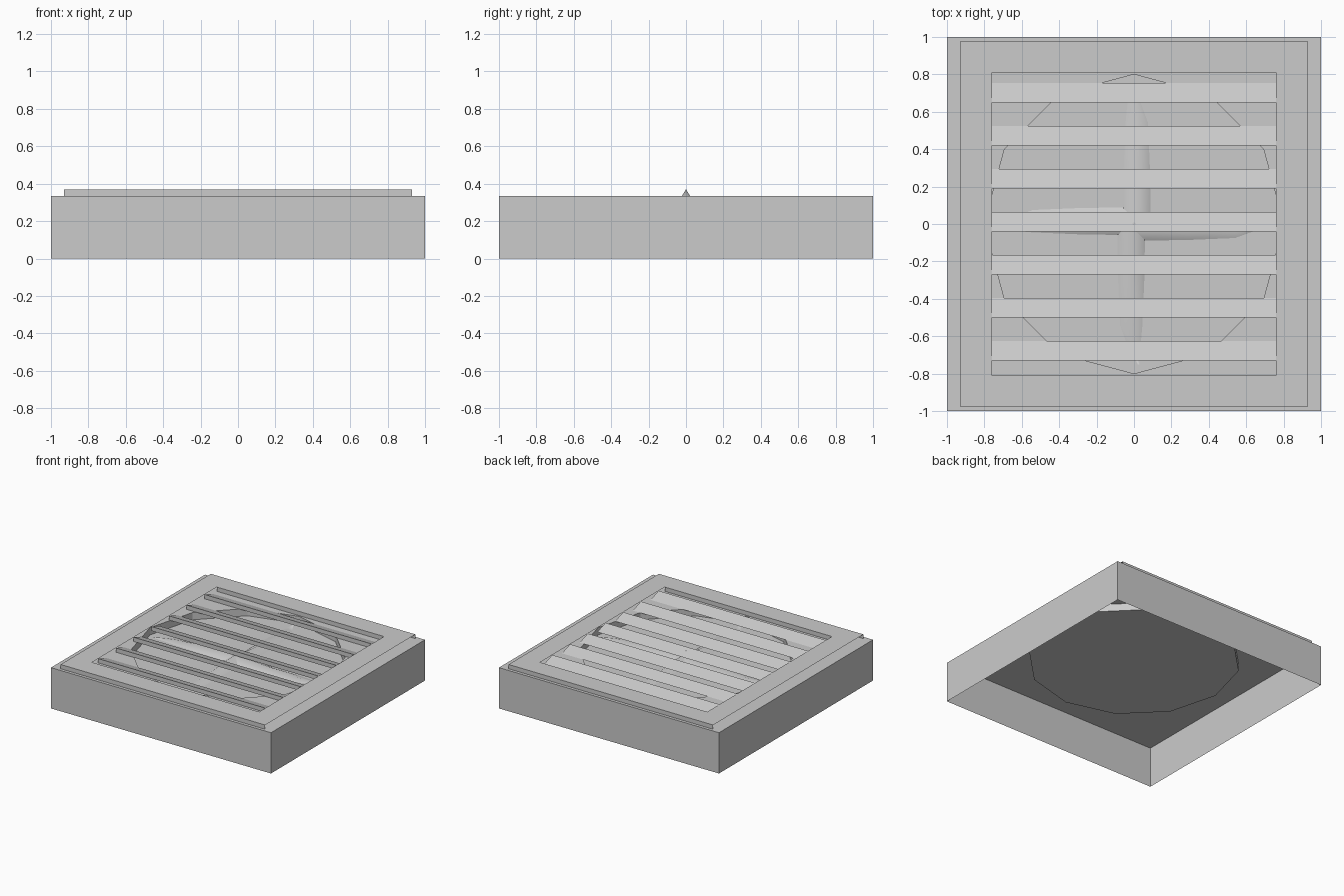
import bpy, bmesh, math

cube = bpy.data.objects.get("Cube")
if cube:
    bpy.data.objects.remove(cube, do_unlink=True)

RIM, TOP, FLOOR = 0.335, 0.37, 0.275

grey = bpy.data.materials.new("light_grey")
grey.use_nodes = True
grey.diffuse_color = (0.6, 0.6, 0.6, 1)
grey.node_tree.nodes["Principled BSDF"].inputs["Base Color"].default_value = (0.6, 0.6, 0.6, 1)


def finish(name, bm):
    bmesh.ops.remove_doubles(bm, verts=bm.verts, dist=0.0005)
    mesh = bpy.data.meshes.new(name)
    bm.to_mesh(mesh)
    bm.free()
    mesh.materials.append(grey)
    ob = bpy.data.objects.new(name, mesh)
    bpy.context.collection.objects.link(ob)
    return ob


def rect(x, y):
    return [(-x, -y), (x, -y), (x, y), (-x, y)]


def polygon(r, n):
    return [(r * math.cos(math.tau * i / n), r * math.sin(math.tau * i / n)) for i in range(n)]


def face(bm, points):
    return bm.faces.new([bm.verts.new(p) for p in points])


def sheet_with_hole(bm, outer, inner, z):
    edges = []
    for loop in (outer, inner):
        vs = [bm.verts.new((x, y, z)) for x, y in loop]
        edges += [bm.edges.new((vs[i - 1], vs[i])) for i in range(len(vs))]
    bmesh.ops.triangle_fill(bm, edges=edges, use_beauty=True, normal=(0, 0, 1))


def wall(bm, a, b, low, high):
    face(bm, [(*a, low), (*b, low), (*b, high), (*a, high)])


# Housing: open underneath, with a round well sunk in its top
bm = bmesh.new()
square, ring = rect(1, 1), polygon(0.8, 12)
sheet_with_hole(bm, square, ring, RIM)
for i in range(4):
    wall(bm, square[i - 1], square[i], 0, RIM)
finish("housing", bm)

bm = bmesh.new()
for i in range(12):
    wall(bm, ring[i], ring[i - 1], FLOOR, RIM)
face(bm, [(x, y, FLOOR) for x, y in ring])
finish("fan_well", bm)

# Grille frame: raised sheet with front and back lips, open at the sides
bm = bmesh.new()
sheet_with_hole(bm, rect(0.93, 0.975), rect(0.76, 0.81), TOP)
for x, y in ((0.93, 0.975), (0.76, 0.81)):
    for s in (-1, 1):
        wall(bm, (-x * s, s * y), (x * s, s * y), RIM, TOP)
finish("grille_frame", bm)

# Louvres: upright front lip and a top sloping down to the back
for i in range(7):
    bm = bmesh.new()
    y = 0.65 - 0.23 * i
    back = y + 0.105
    wall(bm, (-0.76, y), (0.76, y), RIM, TOP)
    face(bm, [(-0.76, y, TOP), (0.76, y, TOP), (0.76, back, RIM), (-0.76, back, RIM)])
    finish(f"louvre_{i + 1}", bm)

# Fan blades: tapered, with a ridge falling from hub to tip
stations = [(0.0, -0.09, 0.06), (0.3, -0.085, 0.055), (0.54, -0.075, 0.045),
            (0.65, -0.035, 0.035), (0.75, 0.02, 0.03)]
for k in range(4):
    bm = bmesh.new()
    rows = []
    for r, lo, hi in stations:
        ridge = 0.33 - 0.05 * r / 0.75
        rows.append([bm.verts.new(p) for p in
                     ((r, lo, FLOOR + 0.002), (r, (lo + hi) / 2, ridge), (r, hi, FLOOR + 0.002))])
    for a, b in zip(rows, rows[1:]):
        for j in range(2):
            bm.faces.new((a[j], b[j], b[j + 1], a[j + 1]))
    bm.faces.new(rows[-1])
    blade = finish(f"fan_blade_{k + 1}", bm)
    blade.data.shade_smooth()
    blade.rotation_euler.z = k * math.pi / 2

# Hub: pointed cone whose tip pokes through the middle louvre
bpy.ops.mesh.primitive_cone_add(vertices=12, radius1=0.057, radius2=0, depth=TOP - FLOOR,
                                location=(0, 0, (TOP + FLOOR) / 2))
hub = bpy.context.object
hub.name = "fan_hub"
hub.data.materials.append(grey)
bpy.ops.object.shade_smooth_by_angle()
